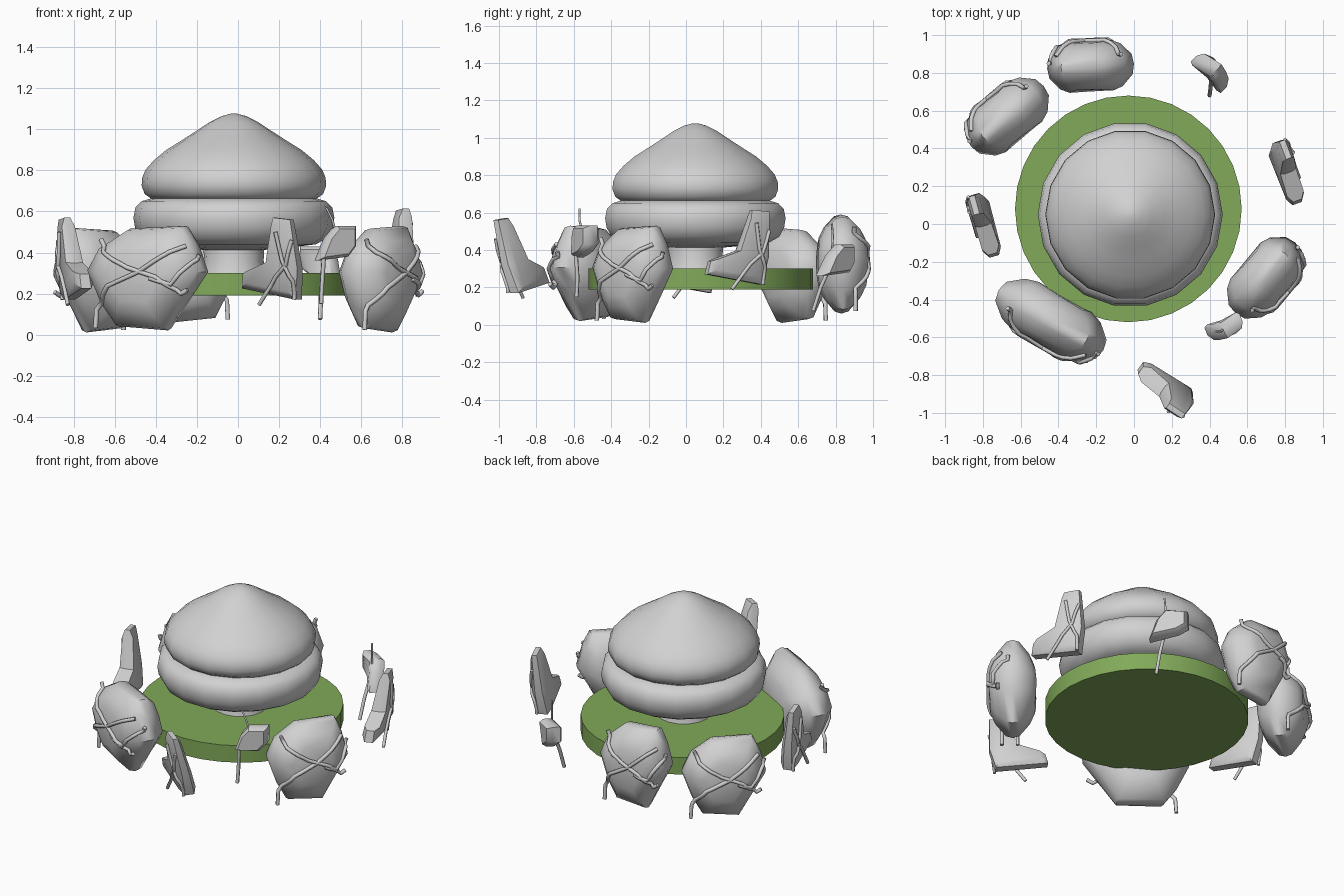
import bpy, bmesh, math
from mathutils import Vector, Matrix
from mathutils.bvhtree import BVHTree

if "Cube" in bpy.data.objects:
    bpy.data.objects.remove(bpy.data.objects["Cube"])


def material(name, rgb):
    m = bpy.data.materials.new(name)
    m.diffuse_color = (*rgb, 1)
    m.use_nodes = True
    m.node_tree.nodes["Principled BSDF"].inputs["Base Color"].default_value = m.diffuse_color
    return m


GREY = material("pale_grey", (0.64, 0.64, 0.64))
GREEN = material("grass_green", (0.22, 0.40, 0.10))


def finish(bm, name, mat, angle=35):
    bmesh.ops.recalc_face_normals(bm, faces=bm.faces)
    me = bpy.data.meshes.new(name)
    bm.to_mesh(me)
    ob = bpy.data.objects.new(name, me)
    bpy.context.collection.objects.link(ob)
    me.materials.append(mat)
    bpy.ops.object.select_all(action='DESELECT')
    ob.select_set(True)
    bpy.context.view_layer.objects.active = ob
    bpy.ops.object.shade_smooth_by_angle(angle=math.radians(angle))
    return ob


def skin(bm, rings):
    """Bridge equal-length closed rings and cap both ends."""
    vs = [[bm.verts.new(p) for p in r] for r in rings]
    n = len(vs[0])
    for a, b in zip(vs, vs[1:]):
        for i in range(n):
            j = (i + 1) % n
            bm.faces.new((a[i], a[j], b[j], b[i]))
    bm.faces.new(vs[0])
    bm.faces.new(vs[-1])


def lathe(name, profile, centre, sides, mat, angle=35):
    bm = bmesh.new()
    rings = [[(centre[0] + r * math.cos(2 * math.pi * i / sides),
               centre[1] + r * math.sin(2 * math.pi * i / sides), z)
              for i in range(sides)] for r, z in profile]
    skin(bm, rings)
    return finish(bm, name, mat, angle)


def frame(x, y, z, deg):
    """Local axes: x along the slab, y inward, z up."""
    return Matrix.Translation((x, y, z)) @ Matrix.Rotation(math.radians(deg), 4, 'Z')


CHUNKY = [(-1, .5), (-.85, .72), (-.4, .96), (0, 1), (.4, .96), (.85, .72), (1, .5)]
FLAT = [(-1, .8), (-.5, 1), (.5, 1), (1, .8)]


def slab(name, outline, half, mat4, steps, thickness=lambda v: 1.0, lean=0.0, bend=0.0, angle=45):
    """Stone made from a side outline with tapered faces."""
    mid = Vector((sum(p[0] for p in outline), sum(p[1] for p in outline))) / len(outline)
    rings = []
    for d, s in steps:
        ring = []
        for u, v in outline:
            q = mid + (Vector((u, v)) - mid) * s
            y = d * half * thickness(q.y) + lean * q.y + bend * q.x ** 2
            ring.append(mat4 @ Vector((q.x, y, q.y)))
        rings.append(ring)
    bm = bmesh.new()
    skin(bm, rings)
    return finish(bm, name, GREY, angle)


def tube(name, pts, radius):
    cu = bpy.data.curves.new(name, 'CURVE')
    cu.dimensions = '3D'
    cu.bevel_depth = radius
    cu.bevel_resolution = 1
    cu.use_fill_caps = True
    sp = cu.splines.new('POLY')
    sp.points.add(len(pts) - 1)
    for p, q in zip(sp.points, pts):
        p.co = (*q, 1)
    sp.use_smooth = True
    cu.materials.append(GREY)
    ob = bpy.data.objects.new(name, cu)
    bpy.context.collection.objects.link(ob)


def vine(name, stone, mat4, path, radius=0.012, side=-1):
    """Lay a vine over the outer face of a stone by casting rays inward."""
    tree = BVHTree.FromPolygons([v.co for v in stone.data.vertices],
                                [p.vertices for p in stone.data.polygons])
    inward = (mat4.to_3x3() @ Vector((0, -side, 0))).normalized()
    pts, depth = [], None
    for (u0, v0), (u1, v1) in zip(path, path[1:]):
        for k in range(4):
            t = k / 4
            start = mat4 @ Vector((u0 + (u1 - u0) * t, side * 0.6, v0 + (v1 - v0) * t))
            hit = tree.ray_cast(start, inward)
            if hit[0] is not None:
                depth = hit[3] - radius * 0.6
            pts.append((start, depth))
    known = [d for _, d in pts if d is not None]
    last = known[0] if known else 0.6
    out = []
    for s, d in pts:
        last = d if d is not None else last
        out.append(s + inward * last)
    tube(name, out, radius)


# Grass disc
lathe("grass_disc", [(0.6, 0.19), (0.6, 0.30)], (-0.03, 0.08), 32, GREEN)

# Central mound: stem, lower bulge and pointed cap
HUB = (-0.02, 0.05)
lathe("stem", [(0.165, 0.29), (0.145, 0.36), (0.15, 0.45)], HUB, 16, GREY)
lathe("lower_bulge", [(0.12, 0.41), (0.28, 0.425), (0.40, 0.44), (0.455, 0.47), (0.482, 0.52),
                      (0.49, 0.57), (0.48, 0.62), (0.45, 0.65), (0.40, 0.665), (0.34, 0.67)],
      HUB, 18, GREY, 60)
lathe("pointed_cap", [(0.34, 0.645), (0.40, 0.66), (0.435, 0.685), (0.45, 0.725), (0.447, 0.765),
                      (0.43, 0.805), (0.39, 0.85), (0.33, 0.90), (0.25, 0.95), (0.18, 0.995),
                      (0.12, 1.035), (0.06, 1.065), (0.015, 1.077)], HUB, 18, GREY, 60)

# Four big boulders, each wrapped in crossing vines on its outer face
BOULDER = [(-1, .15), (-.8, .58), (-.3, .95), (.68, 1), (.85, .65), (1, .12),
           (.72, -.35), (.36, -1), (-.52, -.92), (-.76, -.5)]
VINES = [[(-.72, .75), (-.6, .5), (-.1, .2), (.4, .02), (.75, -.3), (.9, -.2)],
         [(-.8, -.95), (-.78, -.6), (-.45, -.15), (.1, .12), (.6, .5), (.85, .65)],
         [(.3, .0), (.62, -.12), (.9, .3), (.98, .5)]]
for name, x, y, z, deg, hu, hv, t in [
        ("front_boulder", -0.44, -0.51, 0.275, -30, 0.32, 0.255, 0.145),
        ("right_boulder", 0.695, -0.285, 0.27, 50, 0.245, 0.26, 0.14),
        ("back_boulder", -0.23, 0.835, 0.325, 183, 0.23, 0.265, 0.135),
        ("left_boulder", -0.67, 0.57, 0.265, 220, 0.25, 0.255, 0.14)]:
    m = frame(x, y, z, deg)
    rock = slab(name, [(u * hu, v * hv) for u, v in BOULDER], t, m, CHUNKY,
                lambda v: 1 - 0.35 * (v / hv) ** 2)
    for i, p in enumerate(VINES):
        vine(f"{name}_vine_{i + 1}", rock, m, [(u * hu, v * hv) for u, v in p])

# Three tall boot-shaped stones, thicker at the foot and leaning outward
BOOT = [(.06, .27), (.16, .26), (.165, .02), (.13, -.13), (-.18, -.075), (-.165, -.005), (-.01, .05)]
for name, x, y, z, deg, side, lean in [
        ("front_tall_stone", 0.17, -0.87, 0.30, -35, -1, 0.26),
        ("right_tall_stone", 0.81, 0.28, 0.345, 110, -1, 0.12),
        ("left_tall_stone", -0.795, 0.0, 0.30, 106, 1, 0.08)]:
    m = frame(x, y, z, deg)
    rock = slab(name, BOOT, 0.047, m, FLAT, lambda v: 1 - 1.3 * v, lean * side)
    vine(name + "_vine_1", rock, m, [(.16, .16), (.12, .04), (.05, -.02), (-.09, -.2)], 0.01, side)
    vine(name + "_vine_2", rock, m, [(.08, .2), (.1, .06), (.14, -.04), (.13, -.16)], 0.01, side)

# Two small stones with a dangling root and a thin sprout
CHIP = [(-.1, -.08), (-.06, .03), (-.01, .09), (.1, .09), (.1, -.01), (.05, -.06)]
for name, x, y, z, deg, size, root, sprout in [
        ("front_small_stone", 0.485, -0.56, 0.44, 22, 1.0,
         [(.42, -.59, .40), (.41, -.58, .25), (.405, -.585, .15)],
         [(.48, -.55, .48), (.46, -.57, .56), (.43, -.57, .62)]),
        ("back_small_stone", 0.425, 0.82, 0.34, 133, 1.15,
         [(.41, .77, .31), (.405, .72, .2), (.40, .68, .075)],
         [(.42, .78, .38), (.415, .785, .47), (.42, .78, .54)])]:
    slab(name, [(u * size, v) for u, v in CHIP], 0.045, frame(x, y, z, deg), FLAT, bend=3)
    tube(name + "_root", root, 0.011)
    tube(name + "_sprout", sprout, 0.006)
